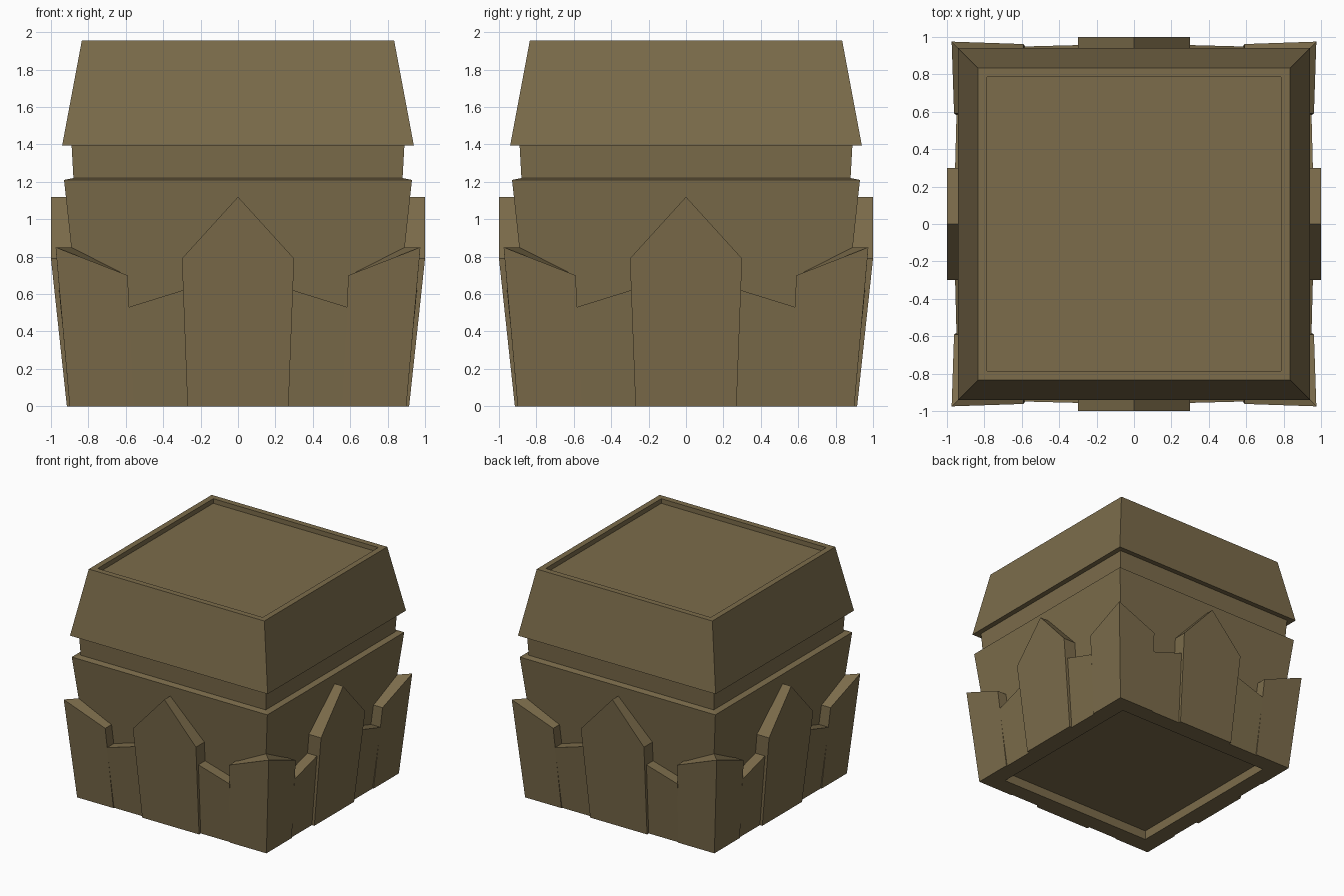
import bpy, bmesh
from mathutils import Matrix, Vector
from math import pi

if "Cube" in bpy.data.objects:
    bpy.data.objects.remove(bpy.data.objects["Cube"])

mat = bpy.data.materials.new("brown_stone")
mat.diffuse_color = (0.2, 0.15, 0.07, 1)
mat.use_nodes = True
mat.node_tree.nodes["Principled BSDF"].inputs["Base Color"].default_value = mat.diffuse_color


def finish(name, bm):
    bmesh.ops.remove_doubles(bm, verts=bm.verts, dist=0.0005)
    bmesh.ops.recalc_face_normals(bm, faces=bm.faces)
    me = bpy.data.meshes.new(name)
    bm.to_mesh(me)
    bm.free()
    me.materials.append(mat)
    ob = bpy.data.objects.new(name, me)
    bpy.context.collection.objects.link(ob)
    return ob


def square_loft(name, rings, cap_start=False, cap_end=False):
    """Square rings given as (half width, z), skinned together."""
    bm = bmesh.new()
    loops = [[bm.verts.new((sx * h, sy * h, z))
              for sx, sy in ((-1, -1), (1, -1), (1, 1), (-1, 1))] for h, z in rings]
    for a, b in zip(loops, loops[1:]):
        for i in range(4):
            j = (i + 1) % 4
            bm.faces.new((a[i], a[j], b[j], b[i]))
    if cap_start:
        bm.faces.new(loops[0][::-1])
    if cap_end:
        bm.faces.new(loops[-1])
    ob = finish(name, bm)
    return ob


def slab(bm, outer, inner, xf, skip=None):
    """Slab between two matching outlines of (x, distance out, z)."""
    o = [bm.verts.new(xf @ Vector((x, -d, z))) for x, d, z in outer]
    n = [bm.verts.new(xf @ Vector((x, -d, z))) for x, d, z in inner]
    bm.faces.new(o)
    bm.faces.new(n[::-1])
    for i in range(len(o)):
        if i != skip:
            j = (i + 1) % len(o)
            bm.faces.new((o[i], n[i], n[j], o[j]))


def around(name, outer, inner, mirrored=True, skip=None):
    """Repeat a slab on all four sides, optionally mirrored on each."""
    bm = bmesh.new()
    for k in range(4):
        for s in ((1, -1) if mirrored else (1,)):
            xf = Matrix.Rotation(k * pi / 2, 4, 'Z') @ Matrix.Diagonal((s, 1, 1, 1))
            slab(bm, outer, inner, xf, skip)
    return finish(name, bm)


# Flared body with recessed underside and narrow neck
square_loft("body", [(0.75, 0.08), (0.75, 0), (0.80, 0), (0.93, 1.21),
                     (0.88, 1.22), (0.89, 1.40)], cap_start=True)

# Tapered lid with sunken top
square_loft("lid", [(0.89, 1.40), (0.94, 1.395), (0.835, 1.955),
                    (0.785, 1.955), (0.785, 1.915)], cap_end=True)

# Corner guards: two mitred arms per corner, mitre side left open and merged
around("corner_guards",
       [(0.555, 0.90, 0), (0.90, 0.90, 0), (0.975, 0.975, 0.85), (0.59, 0.962, 0.70)],
       [(0.555, 0.79, 0), (0.79, 0.79, 0), (0.885, 0.885, 0.85), (0.59, 0.868, 0.70)],
       skip=1)

# Low plates between the corners and the centre
around("low_plates",
       [(0.25, 0.892, 0), (0.56, 0.892, 0), (0.585, 0.949, 0.53), (0.28, 0.957, 0.625)],
       [(0.25, 0.79, 0), (0.56, 0.79, 0), (0.585, 0.85, 0.53), (0.28, 0.86, 0.625)])

# Pointed centre plates, upright above the shoulders
centre = [(-0.27, 0), (0.27, 0), (0.30, 0.79), (0, 1.12), (-0.30, 0.79)]
around("centre_plates",
       [(x, 0.915 if z == 0 else 1.0, z) for x, z in centre],
       [(x, 0.79 if z == 0 else 0.86, z) for x, z in centre],
       mirrored=False)
